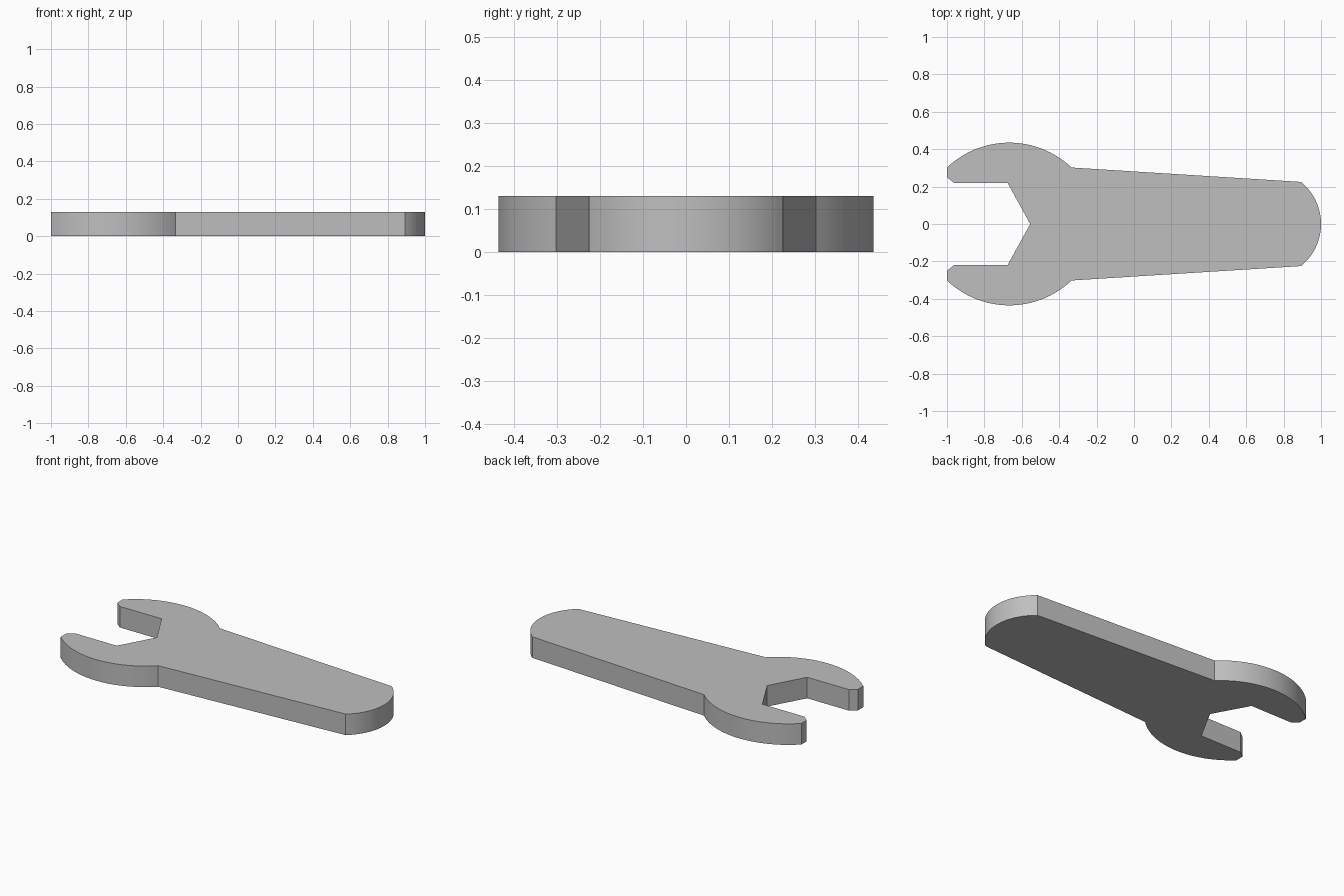
import bpy
import bmesh
from math import sin, cos, asin, radians

cube = bpy.data.objects.get("Cube")
if cube:
    bpy.data.objects.remove(cube, do_unlink=True)

THICKNESS = 0.13


def arc(cx, cy, radius, start, end, steps):
    """Points along a circular arc, both ends included."""
    return [(cx + radius * cos(start + (end - start) * i / steps),
             cy + radius * sin(start + (end - start) * i / steps))
            for i in range(steps + 1)]


# Rounded handle end, from the tip on the centre line to the upper corner
handle_end = arc(0.71, 0, 0.29, 0, asin(0.225 / 0.29), 16)

# Bulging outer edge of the jaw, from the neck to the jaw tip
half = asin(0.333 / 0.483)
jaw_edge = arc(-0.667, -0.048, 0.483, radians(90) - half, radians(90) + half, 32)

# Chamfered jaw tip and pointed slot
slot = [(-1, 0.25), (-0.96, 0.218), (-0.675, 0.218), (-0.555, 0)]

# Full outline: the upper half and its mirror image
upper = handle_end + jaw_edge + slot
outline = upper + [(x, -y) for x, y in reversed(upper[1:-1])]

# Extrude the outline into the flat body
bm = bmesh.new()
base = bm.faces.new([bm.verts.new((x, y, 0)) for x, y in outline])
top = bmesh.ops.extrude_face_region(bm, geom=[base], use_keep_orig=True)
bmesh.ops.translate(bm, vec=(0, 0, THICKNESS),
                    verts=[v for v in top["geom"] if isinstance(v, bmesh.types.BMVert)])
bmesh.ops.recalc_face_normals(bm, faces=bm.faces)
mesh = bpy.data.meshes.new("wrench_body")
bm.to_mesh(mesh)
bm.free()
wrench = bpy.data.objects.new("wrench_body", mesh)
bpy.context.collection.objects.link(wrench)

# Plain grey metal
grey = bpy.data.materials.new("light_grey")
grey.use_nodes = True
colour = (0.52, 0.52, 0.52, 1)
grey.diffuse_color = colour
grey.node_tree.nodes["Principled BSDF"].inputs["Base Color"].default_value = colour
mesh.materials.append(grey)

# Smooth round sides, crisp rims and corners
bpy.ops.object.select_all(action="DESELECT")
wrench.select_set(True)
bpy.context.view_layer.objects.active = wrench
bpy.ops.object.shade_smooth_by_angle(angle=radians(20))
